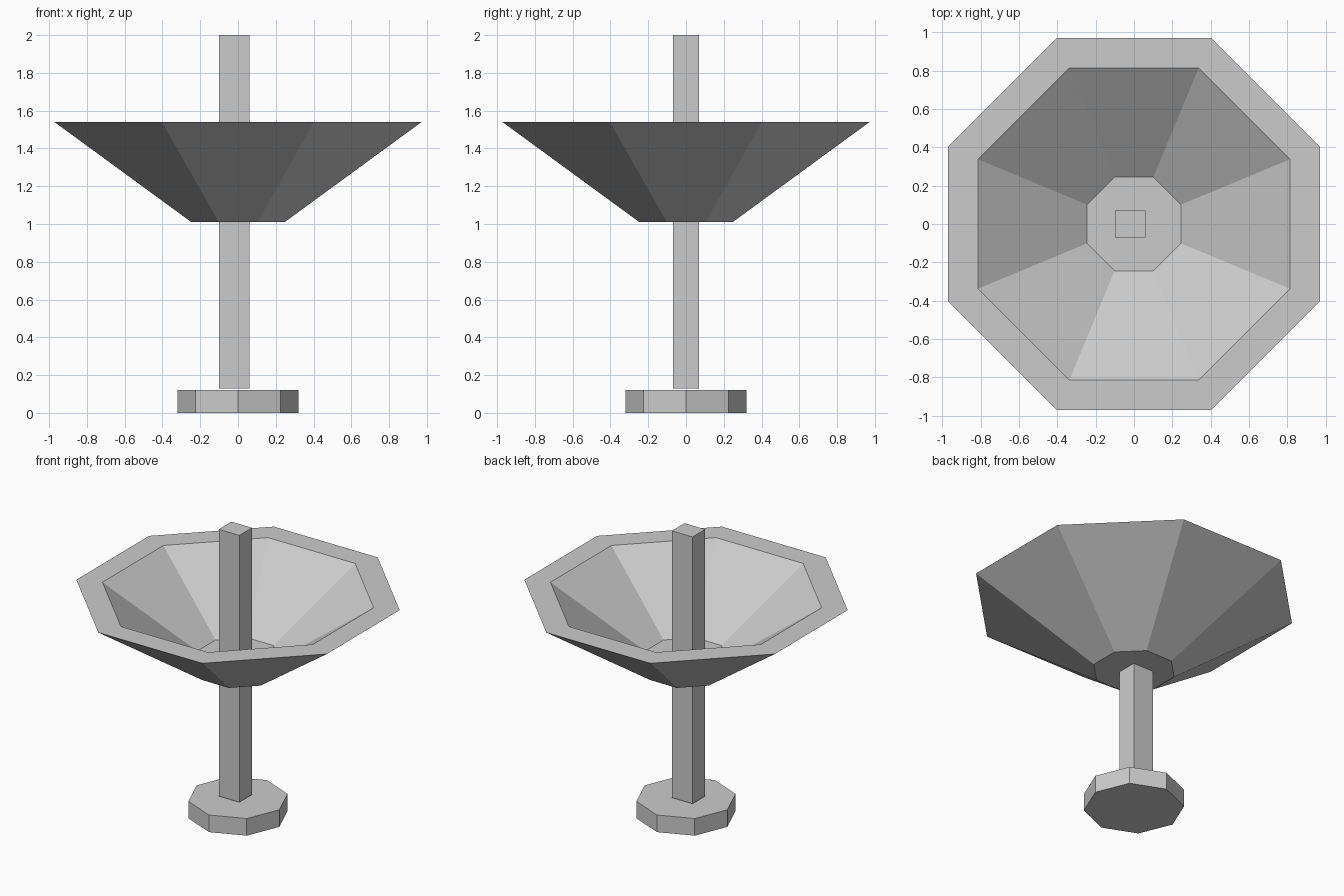
import bpy, bmesh, math

if "Cube" in bpy.data.objects:
    bpy.data.objects.remove(bpy.data.objects["Cube"])


def octagon_loft(name, rings, phase):
    """Closed eight-sided solid lofted through (circumradius, z) rings."""
    bm = bmesh.new()
    loops = []
    for r, z in rings:
        loops.append([bm.verts.new((r * math.cos(phase + i * math.pi / 4),
                                    r * math.sin(phase + i * math.pi / 4), z))
                      for i in range(8)])
    for a, b in zip(loops, loops[1:]):
        for i in range(8):
            j = (i + 1) % 8
            bm.faces.new((a[i], a[j], b[j], b[i]))
    bm.faces.new(loops[0][::-1])
    bm.faces.new(loops[-1])
    bmesh.ops.recalc_face_normals(bm, faces=bm.faces)
    mesh = bpy.data.meshes.new(name)
    bm.to_mesh(mesh)
    bm.free()
    obj = bpy.data.objects.new(name, mesh)
    bpy.context.collection.objects.link(obj)
    return obj


# Octagonal foot, corners on the axes
octagon_loft("base", [(0.32, 0), (0.32, 0.12)], 0)

# Flared bowl with a flat rim and a raised inner floor, flats on the axes
k = 1 / math.cos(math.pi / 8)
octagon_loft("bowl", [(0.247 * k, 1.01), (0.972 * k, 1.54),
                      (0.815 * k, 1.54), (0.245 * k, 1.12)], math.pi / 8)

# Square post through the bowl, slightly off centre
bpy.ops.mesh.primitive_cube_add(size=1, location=(-0.02, 0, 1.065))
post = bpy.context.object
post.name = "post"
post.scale = (0.16, 0.14, 1.87)
bpy.ops.object.transform_apply(location=False, rotation=False, scale=True)
